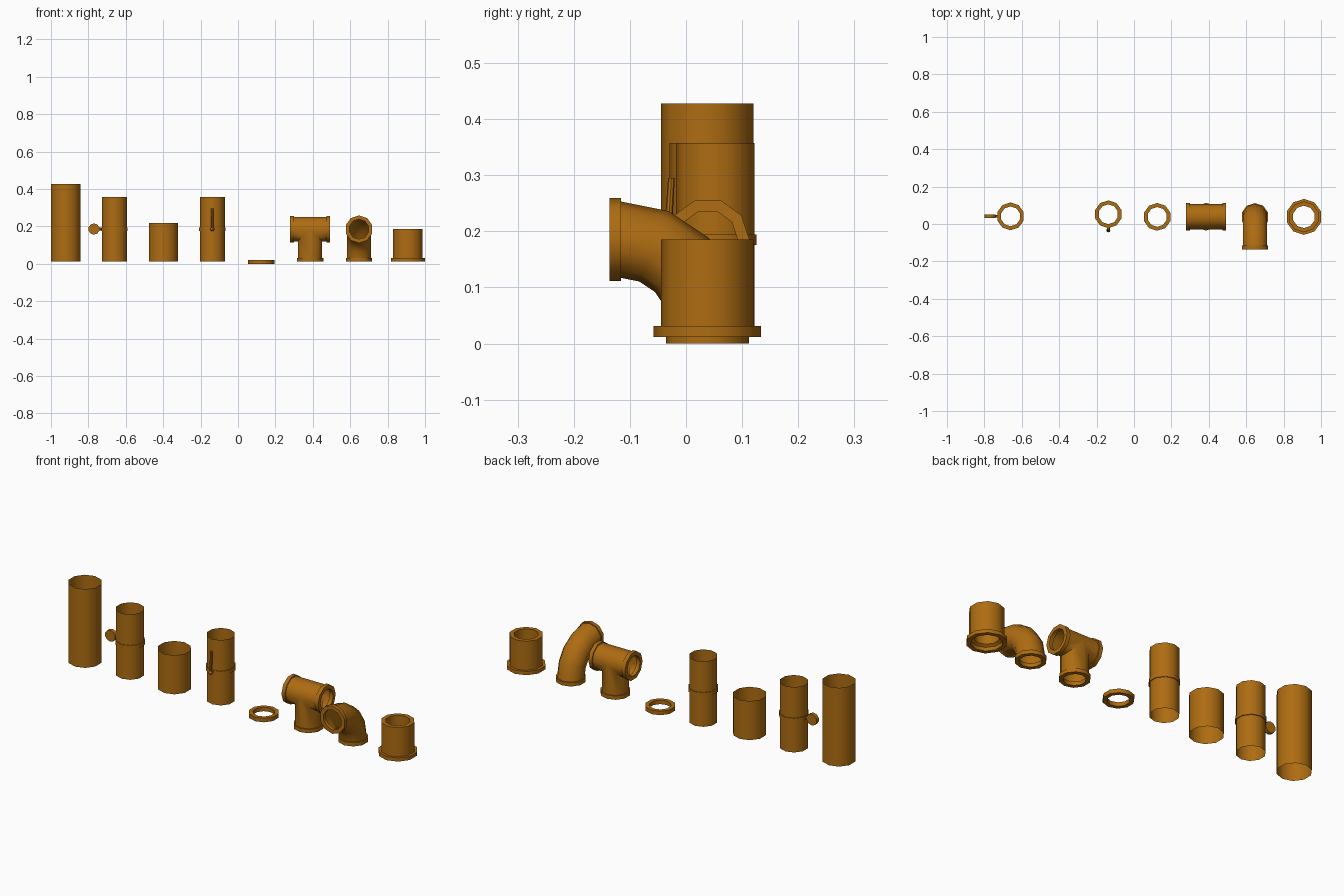
import bpy, bmesh
from math import sin, cos, pi, radians
from mathutils import Vector, Matrix

if "Cube" in bpy.data.objects:
    bpy.data.objects.remove(bpy.data.objects["Cube"])

SIDES = 10
mat = bpy.data.materials.new("orange_brown")
mat.diffuse_color = (0.42, 0.15, 0.006, 1)
mat.use_nodes = True
mat.node_tree.nodes["Principled BSDF"].inputs["Base Color"].default_value = mat.diffuse_color
X = [-0.9215 + i * 0.2614 for i in range(8)]   # evenly spaced row of parts
Y = 0.038


def finish(name, bm):
    bmesh.ops.remove_doubles(bm, verts=bm.verts[:], dist=1e-5)
    bmesh.ops.recalc_face_normals(bm, faces=bm.faces[:])
    me = bpy.data.meshes.new(name)
    bm.to_mesh(me)
    bm.free()
    me.materials.append(mat)
    ob = bpy.data.objects.new(name, me)
    bpy.context.collection.objects.link(ob)
    return ob


def loft(bm, rings, closed=False):
    """Skin a list of point rings; closed joins the last ring to the first."""
    vs = [[bm.verts.new(p) for p in r] for r in rings]
    for a, b in zip(vs, vs[1:] + (vs[:1] if closed else [])):
        for i in range(len(a)):
            j = (i + 1) % len(a)
            bm.faces.new((a[i], a[j], b[j], b[i]))
    return vs


def circle(r, z, m, n=SIDES):
    return [m @ Vector((r * sin(2 * pi * i / n), r * cos(2 * pi * i / n), z))
            for i in range(n)]


def lathe(bm, profile, m, closed=False, n=SIDES):
    return loft(bm, [circle(r, z, m, n) for r, z in profile], closed)


def ring(bm, m, h=0.02, r=0.074, inner=0.053):
    lathe(bm, [(r, 0), (r, h), (inner, h), (inner, 0)], m, True)


def at(x, y, z=0):
    return Matrix.Translation((x, y, z))


def rod(bm, p, q, r1, r2, n=8):
    """Capped rod between two points."""
    p, q = Vector(p), Vector(q)
    d = q - p
    m = Matrix.Translation(p) @ d.to_track_quat('Z', 'Y').to_matrix().to_4x4()
    vs = lathe(bm, [(r1, 0), (r2, d.length)], m, n=n)
    bm.faces.new(vs[0])
    bm.faces.new(vs[1])


# Plain open pipes
for name, x, top in (("long_pipe", X[0], 0.428), ("short_pipe", X[2], 0.218)):
    bm = bmesh.new()
    lathe(bm, [(0.0825, 0.012), (0.0825, top)], at(x, Y))
    finish(name, bm)

# Valve pipes with a middle collar
for name, x, y in (("gauge", X[1], 0.041), ("lever", X[3], 0.052)):
    bm = bmesh.new()
    lathe(bm, [(0.07, 0.012), (0.07, 0.357)], at(x, y))
    finish(name + "_pipe", bm)
    bm = bmesh.new()
    ring(bm, at(x, y, 0.176), h=0.018)
    finish(name + "_collar", bm)

# Round dial on a side stalk
bm = bmesh.new()
rod(bm, (X[1] - 0.11, 0.031, 0.186), (X[1] - 0.11, 0.051, 0.186), 0.03, 0.03, 10)
rod(bm, (X[1] - 0.085, 0.041, 0.186), (X[1] - 0.06, 0.041, 0.186), 0.007, 0.007)
finish("dial", bm)

# Upright lever on a front pivot
bm = bmesh.new()
bmesh.ops.create_uvsphere(bm, u_segments=8, v_segments=6, radius=0.011,
                          matrix=at(X[3], -0.034, 0.186))
rod(bm, (X[3], -0.01, 0.186), (X[3], -0.034, 0.186), 0.008, 0.008)
rod(bm, (X[3], -0.033, 0.186), (X[3], -0.026, 0.295), 0.007, 0.006)
finish("lever_handle", bm)

# Loose gasket ring
bm = bmesh.new()
ring(bm, at(X[4], Y), h=0.021)
finish("gasket_ring", bm)

# Tee: a stem mitred into two horizontal halves, all of equal radius
R, ZC = 0.068, 0.185
angles = [2 * pi * i / SIDES for i in range(SIDES)]
tee = at(X[5], Y + 0.001, ZC)
bm = bmesh.new()
loft(bm, [[tee @ Vector((R * sin(a), R * cos(a), 0.03 - ZC)) for a in angles],
          [tee @ Vector((R * sin(a), R * cos(a), -R * abs(sin(a)))) for a in angles]])
for s in (-1, 1):
    loft(bm, [[tee @ Vector((s * 0.09, R * cos(a), R * sin(a))) for a in angles],
              [tee @ Vector((s * max(0, -R * sin(a)), R * cos(a), R * sin(a)))
               for a in angles]])
finish("tee_body", bm)
bm = bmesh.new()
ring(bm, at(X[5], Y + 0.001, 0.012))
for s in (-1, 1):
    ring(bm, tee @ at(s * 0.087, 0) @ Matrix.Rotation(s * pi / 2, 4, 'Y'))
finish("tee_flanges", bm)

# Elbow: quarter bend in four segments, from the floor to the front
bm = bmesh.new()
bend = 0.154
pivot = at(X[6], -0.116, 0.031)
loft(bm, [circle(R, 0, pivot @ Matrix.Rotation(k * pi / 8, 4, 'X') @ at(0, bend))
          for k in range(5)])
finish("elbow_body", bm)
bm = bmesh.new()
ring(bm, at(X[6], Y, 0.012))
ring(bm, pivot @ Matrix.Rotation(pi / 2, 4, 'X') @ at(0, bend))
finish("elbow_flanges", bm)

# Thick-walled socket with a foot flange
bm = bmesh.new()
lathe(bm, [(0.0825, 0.185), (0.0825, 0.031), (0.096, 0.031), (0.096, 0.012),
           (0.074, 0.012), (0.074, 0.031), (0.06, 0.04), (0.06, 0.185)],
      at(X[7], Y), True)
finish("flanged_socket", bm)

# Smooth the round walls, keep rims sharp
for ob in bpy.data.objects:
    ob.select_set(True)
    bpy.context.view_layer.objects.active = ob
bpy.ops.object.shade_smooth_by_angle(angle=radians(42))
